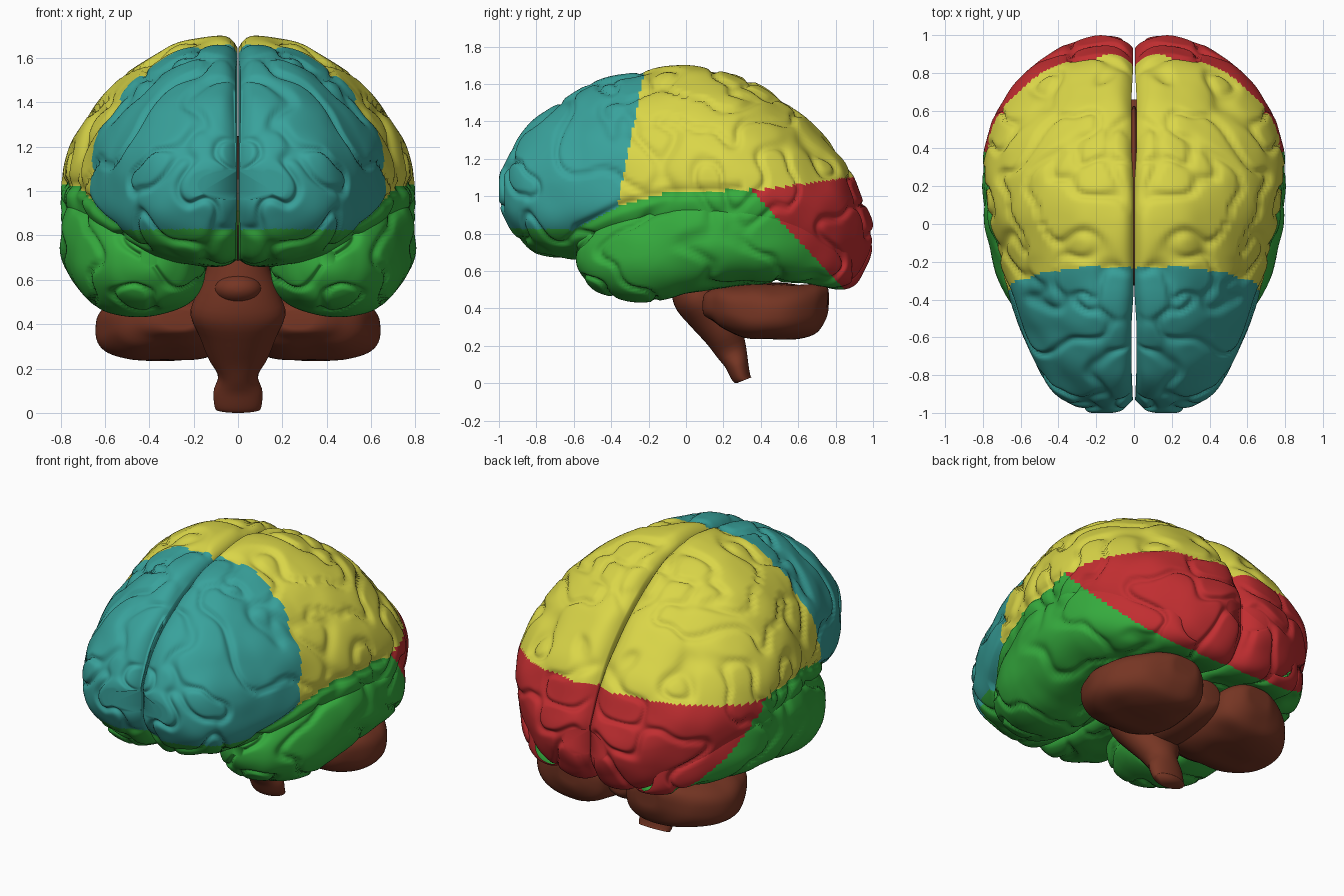
import bpy, bmesh, math
from mathutils import Vector, noise
from mathutils.bvhtree import BVHTree

if "Cube" in bpy.data.objects:
    bpy.data.objects.remove(bpy.data.objects["Cube"])


def material(name, rgb):
    m = bpy.data.materials.new(name)
    m.diffuse_color = (*rgb, 1)
    m.use_nodes = True
    m.node_tree.nodes["Principled BSDF"].inputs["Base Color"].default_value = m.diffuse_color
    return m


TEAL, YELLOW, GREEN, RED, BROWN = range(5)
MATS = [material("teal", (.040, .36, .33)), material("yellow", (.70, .67, .065)),
        material("green", (.036, .41, .048)), material("red", (.53, .027, .03)),
        material("brown", (.18, .036, .017))]


def lerp_table(pts, v):
    for (a, p), (b, q) in zip(pts, pts[1:]):
        if v <= b:
            return p + (q - p) * max(0, (v - a) / (b - a))
    return pts[-1][1]


def smooth_rows(rows, n):
    """Resample table rows (first column is the station) along a smooth curve."""
    lo, hi = rows[0][0], rows[-1][0]
    mid, half = (lo + hi) / 2, (hi - lo) / 2
    th = [math.acos(max(-1, min(1, -(r[0] - mid) / half))) for r in rows]
    th[0], th[-1] = 0.0, math.pi

    def slope(k, c):
        a, b = max(k - 1, 0), min(k + 1, len(rows) - 1)
        return (rows[b][c] - rows[a][c]) / (th[b] - th[a])
    out = []
    for i in range(n + 1):
        t = math.pi * i / n
        k = max(j for j in range(len(rows) - 1) if th[j] <= t + 1e-6)
        h = th[k + 1] - th[k]
        u = (t - th[k]) / h
        vals = [mid - half * math.cos(t)]
        for c in range(1, len(rows[0])):
            vals.append((2*u**3 - 3*u*u + 1) * rows[k][c] + (u**3 - 2*u*u + u) * h * slope(k, c)
                        + (3*u*u - 2*u**3) * rows[k + 1][c] + (u**3 - u*u) * h * slope(k + 1, c))
        out.append(vals)
    return out


def spow(v, e):
    return math.copysign(abs(v) ** e, v)


def fissure(y):
    """Height of the side fissure above the temporal lobe."""
    return lerp_table([(-1, .83), (-.6, .82), (-.35, .95), (-.1, 1.02), (.3, 1.035)], y)


def lobe_colour(c):
    y, z = c.y, c.z
    if y > .35 and 1.03 - (y - .35) * 1.06 < z < 1.03 + (y - .35) * .13:
        return RED
    if z < fissure(y):
        return GREEN
    return TEAL if y < -.22 - .2 * (1.68 - z) else YELLOW


def folds(p):
    """Rounded folds separated by thin winding grooves."""
    warp = noise.noise_vector(p * 2.3) * .12
    n = noise.noise((p + warp) * 4.3 + Vector((3.1, 7.7, 1.3)))
    d = .007 + .014 * noise.noise(p * 5.5) - .022 * math.exp(-(n / .085) ** 2)
    if -.6 < p.y < .3 and p.x > .3:
        d -= .025 * math.exp(-((p.z - fissure(p.y)) / .025) ** 2)
    return d


def gentle(p):
    return .012 * noise.noise(p * 6)


def loft(name, rings, colour, bump=None, mirror=False):
    """Skin closed rings, cap the ends, displace, colour and optionally mirror."""
    bm = bmesh.new()
    vs = [[bm.verts.new(p) for p in r] for r in rings]
    n = len(vs[0])
    for a, b in zip(vs, vs[1:]):
        for j in range(n):
            bm.faces.new((a[j], a[(j + 1) % n], b[(j + 1) % n], b[j]))
    bm.faces.new(vs[0])
    bm.faces.new(vs[-1])
    bmesh.ops.recalc_face_normals(bm, faces=bm.faces)
    bm.normal_update()
    if bump:
        moves = [(v, v.normal * bump(v.co)) for v in bm.verts]
        for v, d in moves:
            v.co += d * max(0, min(1, (v.co.x - .012) / .06))
            v.co.y = max(-1, min(1, v.co.y))
    for f in bm.faces:
        f.smooth = True
        f.material_index = colour(f.calc_center_median()) if callable(colour) else 0
    me = bpy.data.meshes.new(name)
    bm.to_mesh(me)
    bm.free()
    for m in (MATS if callable(colour) else [MATS[colour]]):
        me.materials.append(m)
    ob = bpy.data.objects.new(name, me)
    bpy.context.collection.objects.link(ob)
    if mirror:
        mod = ob.modifiers.new("mirror", 'MIRROR')
        mod.use_mirror_merge = False
    return ob


def trim_hidden(obs):
    """Remove faces buried inside a neighbouring part."""
    meshes = []
    for ob in obs:
        bm = bmesh.new()
        bm.from_mesh(ob.data)
        meshes.append((ob, bm, BVHTree.FromBMesh(bm)))
    for ob, bm, own in meshes:
        dead = []
        for f in bm.faces:
            c = f.calc_center_median()
            c.x = abs(c.x)
            for other, _, tree in meshes:
                if other is not ob:
                    loc, nor, _, _ = tree.find_nearest(c)
                    if (c - loc).dot(nor) < -.02:
                        dead.append(f)
                        break
        bmesh.ops.delete(bm, geom=dead, context='FACES')
    for ob, bm, own in meshes:
        bm.to_mesh(ob.data)
        bm.free()


def box_ring(y, x0, x1, z0, z1, e, n):
    """Superellipse ring in the x-z plane."""
    return [Vector(((x0 + x1) / 2 + (x1 - x0) / 2 * spow(math.cos(a), 2 / e), y,
                    (z0 + z1) / 2 + (z1 - z0) / 2 * spow(math.sin(a), 2 / e)))
            for a in (math.tau * j / n for j in range(n))]


# Cerebrum halves: station y, half width, top, bottom, widest height
CEREBRUM = [(-1, .18, 1.10, .96, 1.03), (-.97, .30, 1.20, .87, 1.03), (-.9, .42, 1.33, .77, 1.02),
            (-.8, .49, 1.44, .69, 1.0), (-.6, .575, 1.57, .66, 1.0), (-.4, .65, 1.65, .66, 1.0),
            (-.2, .71, 1.69, .67, 1.0), (0, .76, 1.71, .67, 1.0), (.2, .785, 1.68, .64, 1.0),
            (.4, .78, 1.60, .59, .97), (.6, .715, 1.46, .55, .93), (.8, .565, 1.26, .51, .88),
            (.9, .43, 1.11, .52, .84), (.97, .28, .96, .61, .80), (1, .15, .86, .70, .79)]
GAP = [(-1, .006), (-.85, .012), (-.55, .012), (-.4, .003), (.25, .003), (.4, .012),
       (.75, .012), (.9, .004)]


def half_ring(y, w, zt, zb, zc):
    gap, pts = lerp_table(GAP, y), []
    for j in range(97):
        a = -math.pi / 2 + math.pi * j / 96
        e, r = (1.1, zt - zc) if a > 0 else (2 / 2.4, zc - zb)
        pts.append(Vector((max(gap, w * abs(math.cos(a)) ** e), y,
                           zc + r * (math.sin(a) if a > 0 else spow(math.sin(a), e)))))
    top, bot = pts[-1].z, pts[0].z
    pts += [Vector((gap, y, top + (bot - top) * k / 20)) for k in range(1, 20)]
    for p in pts:                       # round the edges along the central cleft
        p.z += (zc - p.z) * .09 * math.exp(-(p.x - gap) / .03)
        p.y *= 1 - .07 * math.exp(-(p.x - gap) / .06)
    return pts


cerebrum = loft("cerebrum", [half_ring(*r) for r in smooth_rows(CEREBRUM, 210)],
                lobe_colour, folds, True)

# Temporal lobes: station y, inner x, outer x, bottom, top
TEMPORAL = [(-.58, .36, .44, .66, .74), (-.55, .28, .52, .58, .80), (-.5, .22, .58, .52, .85),
            (-.4, .17, .65, .47, .92), (-.25, .15, .72, .44, .98), (-.1, .15, .765, .46, 1.03),
            (0, .16, .785, .49, 1.05), (.2, .18, .795, .52, 1.07), (.4, .18, .785, .54, 1.06),
            (.6, .16, .71, .54, 1.0), (.8, .14, .53, .52, .85), (.88, .2, .4, .55, .75)]
temporal = loft("temporal_lobe", [box_ring(*r, 2.4, 100) for r in smooth_rows(TEMPORAL, 130)],
                lobe_colour, folds, True)

# Cerebellum halves and the ridge joining them
CEREBELLUM = [(.1, .2, .34, .38, .46), (.14, .12, .46, .34, .5), (.2, .07, .56, .29, .52),
              (.32, .05, .62, .24, .53), (.45, .04, .64, .23, .53), (.58, .05, .60, .24, .53),
              (.69, .08, .50, .27, .53), (.74, .14, .4, .33, .52), (.76, .2, .33, .4, .5)]
cerebellum = loft("cerebellum", [box_ring(*r, 2.7, 64) for r in smooth_rows(CEREBELLUM, 50)],
                  BROWN, gentle, True)
VERMIS = [(.1, -.08, .08, .32, .45), (.2, -.13, .13, .28, .52), (.4, -.14, .14, .27, .54),
          (.58, -.12, .12, .3, .53), (.66, -.06, .06, .37, .49)]
ridge = loft("cerebellum_ridge", [box_ring(*r, 2.2, 32) for r in smooth_rows(VERMIS, 24)], BROWN)

# Brainstem: height, centre y, x radius, y radius; the foot is cut at a slant
STEM = [(.016, .31, .10, .04), (.1, .273, .11, .058), (.17, .243, .09, .077),
        (.25, .205, .135, .095), (.35, .14, .175, .115), (.45, .07, .215, .125),
        (.55, .04, .18, .12), (.66, .04, .14, .12), (.8, .06, .1, .12)]
stem = loft("brainstem", [[Vector((rx * math.cos(a), cy + ry * math.sin(a),
                                   z + .4 * ry * math.sin(a)))
                           for a in (math.tau * j / 32 for j in range(32))]
                          for z, cy, rx, ry in smooth_rows(STEM, 40)], BROWN)


def ellipsoid(name, c, r):
    rings = []
    for t in (math.pi * i / 24 for i in range(1, 24)):
        s = math.sin(t)
        rings.append(box_ring(c[1] - r[1] * math.cos(t), c[0] - r[0] * s, c[0] + r[0] * s,
                              c[2] - r[2] * s, c[2] + r[2] * s, 2, 28))
    return loft(name, rings, BROWN)


# Small rounded body in front of the stem, and the bridge between the halves
bulb = ellipsoid("stem_bulb", (0, -.02, .56), (.11, .1, .07))
bridge = ellipsoid("central_bridge", (0, .15, .95), (.04, .48, .3))

trim_hidden([cerebrum, temporal])
trim_hidden([cerebellum, ridge, stem, bulb])
